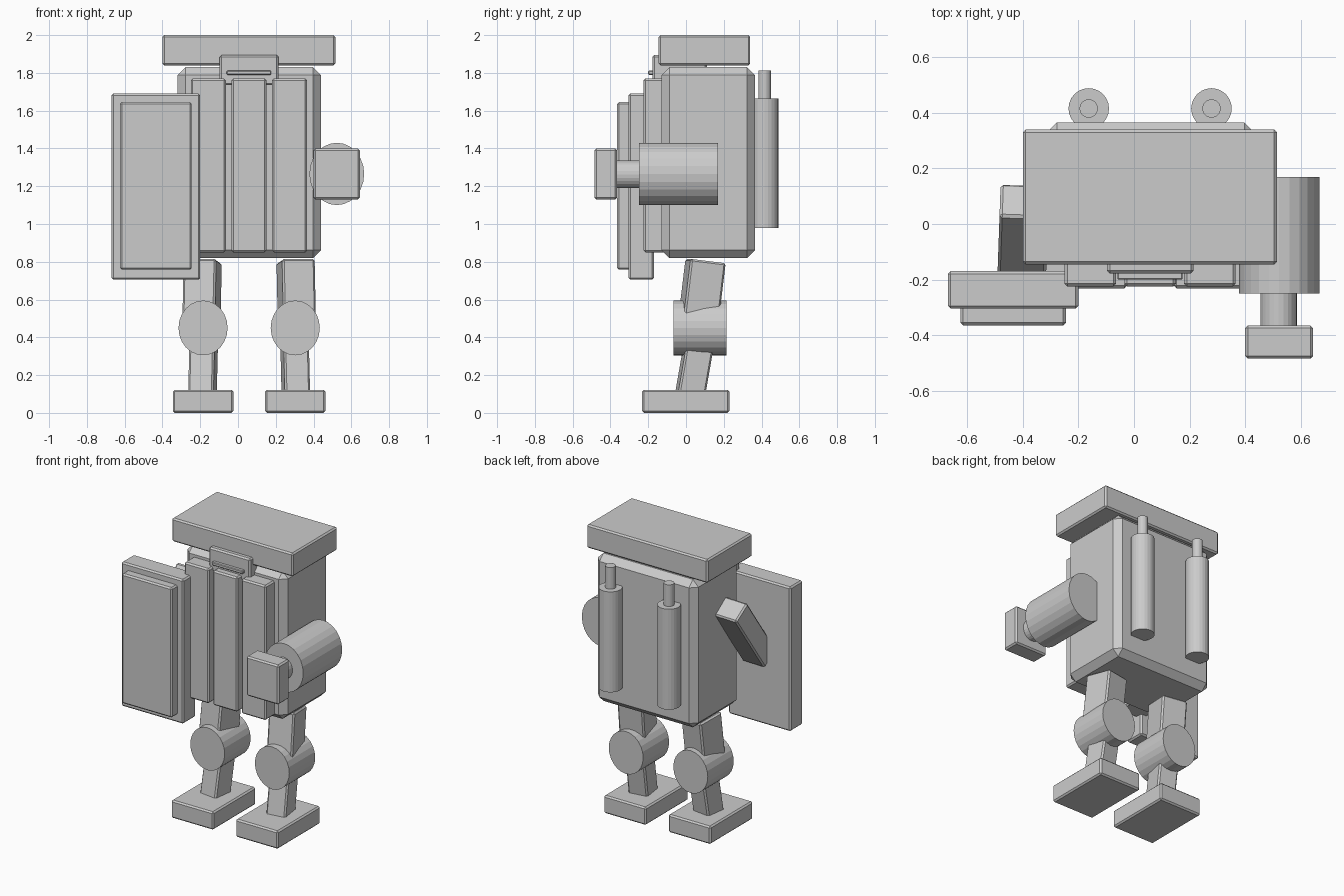
import bpy
from math import radians
from mathutils import Vector

cube = bpy.data.objects.get("Cube")
if cube:
    bpy.data.objects.remove(cube, do_unlink=True)

GREY = (0.6, 0.6, 0.6, 1)
grey = bpy.data.materials.new("plain grey")
grey.use_nodes = True
grey.diffuse_color = GREY
grey.node_tree.nodes["Principled BSDF"].inputs["Base Color"].default_value = GREY


def finish(name, size, bevel=0.0):
    """Name and scale the new primitive, give it the grey and a chamfer."""
    ob = bpy.context.object
    ob.name = ob.data.name = name
    for v in ob.data.vertices:
        v.co = Vector(a * b for a, b in zip(v.co, size))
    ob.data.materials.append(grey)
    if bevel:
        mod = ob.modifiers.new("chamfer", "BEVEL")
        mod.width = bevel
        mod.segments = 1
    return ob


def box(name, x, y, z, bevel=0.01):
    """Chamfered box between pairs of bounds."""
    bpy.ops.mesh.primitive_cube_add(size=1, location=[sum(p) / 2 for p in (x, y, z)])
    return finish(name, [p[1] - p[0] for p in (x, y, z)], bevel)


def tilted_box(name, centre, size, tilt, yaw=0):
    bpy.ops.mesh.primitive_cube_add(size=1, location=centre)
    ob = finish(name, size, 0.01)
    ob.rotation_euler = (radians(tilt), 0, radians(yaw))
    return ob


def drum(name, centre, radii, length, along_y=True, sides=24):
    """Flat-sided cylinder; radii are the x radius and the other one."""
    bpy.ops.mesh.primitive_cylinder_add(vertices=sides, radius=1, depth=1, location=centre)
    ob = finish(name, (radii[0], radii[1], length))
    if along_y:
        ob.rotation_euler.x = radians(90)
    return ob


# Head and body
box("head_slab", (-0.4, 0.515), (-0.145, 0.34), (1.84, 2.0))
box("torso", (-0.32, 0.44), (-0.13, 0.365), (0.82, 1.83), 0.042)
for side, x in (("right", -0.25), ("middle", -0.035), ("left", 0.18)):
    box(side + "_chest_panel", (x, x + 0.186), (-0.225, -0.1), (0.85, 1.77))
box("face_block", (-0.097, 0.215), (-0.178, 0.11), (1.735, 1.895))
box("face_slot_bar", (-0.06, 0.175), (-0.2, -0.15), (1.79, 1.812), 0.004)

# Back pipes
for side, x in (("right", -0.163), ("left", 0.279)):
    drum(side + "_back_pipe", (x, 0.416, 1.322), (0.073, 0.073), 0.686, False)
    drum(side + "_pipe_tip", (x, 0.416, 1.73), (0.033, 0.033), 0.165, False)

# Shield and the arm holding it
box("shield", (-0.67, -0.2), (-0.305, -0.17), (0.705, 1.69))
box("shield_plate", (-0.625, -0.245), (-0.365, -0.29), (0.758, 1.645))
tilted_box("right_arm", (-0.4, -0.065, 1.355), (0.175, 0.145, 0.52), -35, -2)

# Cannon-like arm
drum("left_arm", (0.523, -0.04, 1.265), (0.145, 0.165), 0.42)
drum("left_wrist", (0.521, -0.3, 1.263), (0.066, 0.073), 0.16)
box("left_hand", (0.4, 0.645), (-0.485, -0.365), (1.13, 1.4))

# Legs
for side, x, sign in (("right", -0.185, -1), ("left", 0.303, 1)):
    tilted_box(side + "_thigh", (x + sign * 0.005, 0.085, 0.65), (0.175, 0.19, 0.31), -7, sign * 10)
    drum(side + "_knee", (x, 0.075, 0.45), (0.13, 0.145), 0.28)
    tilted_box(side + "_shin", (x, 0.045, 0.23), (0.135, 0.145, 0.3), -10, sign * 8)
    box(side + "_foot", (x - 0.16, x + 0.16), (-0.232, 0.23), (0, 0.122))
